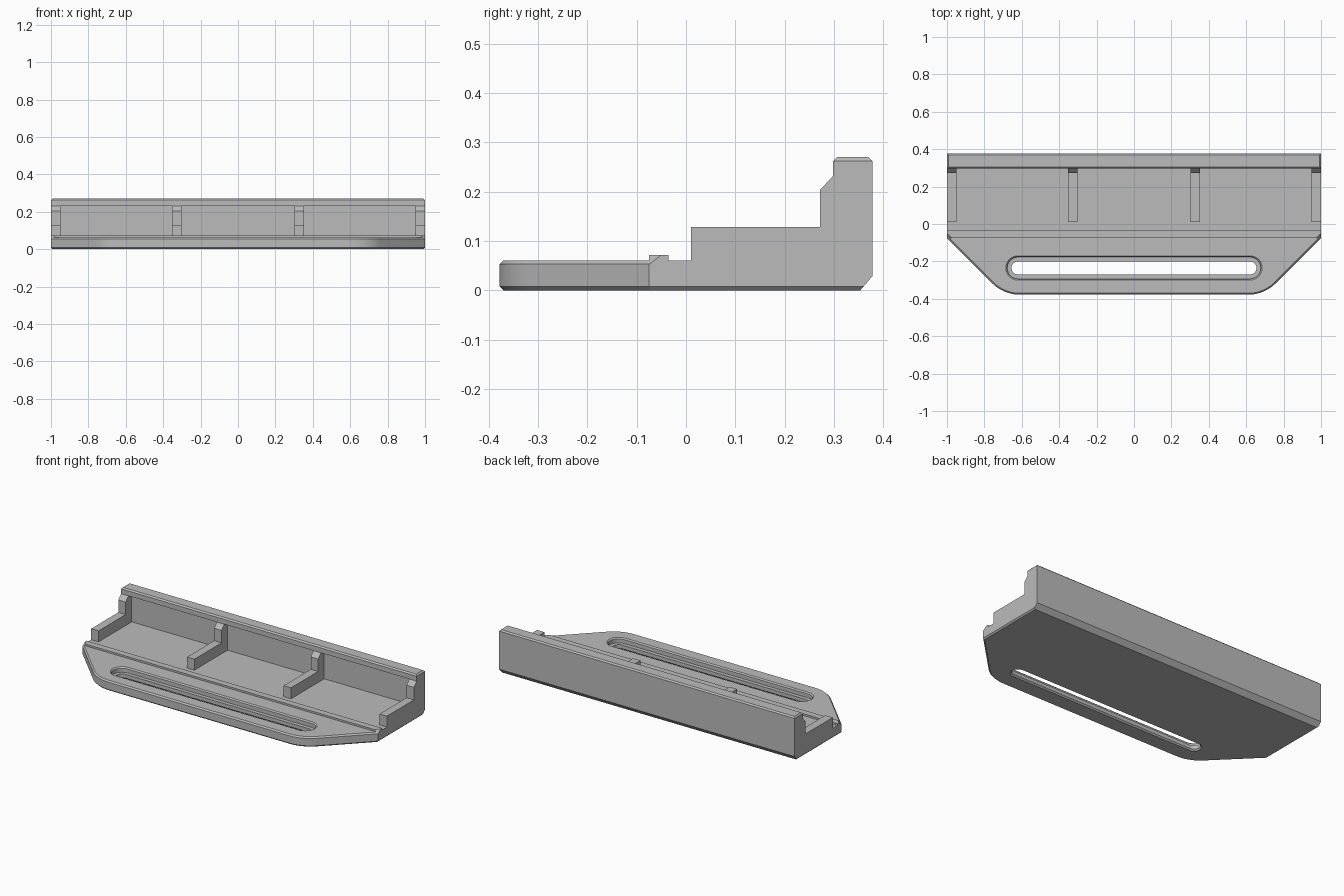
import bpy, bmesh, math

cube = bpy.data.objects.get("Cube")
if cube:
    bpy.data.objects.remove(cube, do_unlink=True)

grey = bpy.data.materials.new("plain grey")
grey.use_nodes = True
grey.diffuse_color = (0.5, 0.5, 0.5, 1)
grey.node_tree.nodes["Principled BSDF"].inputs["Base Color"].default_value = (0.5, 0.5, 0.5, 1)


def finish(name, bm):
    bmesh.ops.recalc_face_normals(bm, faces=bm.faces)
    mesh = bpy.data.meshes.new(name)
    bm.to_mesh(mesh)
    bm.free()
    mesh.materials.append(grey)
    ob = bpy.data.objects.new(name, mesh)
    bpy.context.collection.objects.link(ob)
    return ob


def loft(name, rings):
    """Skin equal-length rings of points and cap both ends."""
    bm = bmesh.new()
    loops = [[bm.verts.new(p) for p in ring] for ring in rings]
    n = len(loops[0])
    for a, b in zip(loops, loops[1:]):
        for i in range(n):
            j = (i + 1) % n
            bm.faces.new((a[i], a[j], b[j], b[i]))
    bm.faces.new(loops[0])
    bm.faces.new(loops[-1])
    return finish(name, bm)


def extrude_x(name, profile, x0, x1):
    """Extrude a (y, z) profile along x."""
    return loft(name, [[(x, y, z) for y, z in profile] for x in (x0, x1)])


def rect(x, y0, y1, z):
    return [(-x, y0, z), (x, y0, z), (x, y1, z), (-x, y1, z)]


FLOOR = 0.061
BACK = 0.378
SIDE = 1.075      # offset of the diagonal side, x - y


# Base plate: tapered, rounded front and chamfered rims
def outline(z, inset, side_x, back_y):
    right = []
    for i in range(13):
        a = math.radians(-90 + 45 * i / 12)
        r = 0.21 - inset
        right.append((0.61 + r * math.cos(a), -0.168 + r * math.sin(a), z))
    right.append((side_x, side_x - SIDE + inset * math.sqrt(2), z))
    right.append((side_x, back_y, z))
    return right + [(-x, y, z) for x, y, z in reversed(right)]


plate = loft("base_plate", [
    outline(0, 0.008, 0.992, 0.353),
    outline(0.008, 0, 1, 0.36),
    outline(0.029, 0, 1, BACK),
    outline(0.053, 0, 1, BACK),
    outline(FLOOR, 0.008, 1, BACK),
])


# Stepped slot cut through the plate
def stadium(r, z):
    pts = []
    for cx, start in ((0.62, -90), (-0.62, 90)):
        for i in range(17):
            a = math.radians(start + 180 * i / 16)
            pts.append((cx + r * math.cos(a), -0.235 + r * math.sin(a), z))
    return pts


cutter = loft("slot_cutter", [stadium(r, z) for r, z in (
    (0.044, -0.001), (0.035, 0.008), (0.035, 0.03),
    (0.058, 0.03), (0.058, 0.054), (0.067, 0.063))])
cutter.hide_render = True
cutter.hide_set(True)
slot = plate.modifiers.new("slot", "BOOLEAN")
slot.operation = "DIFFERENCE"
slot.solver = "EXACT"
slot.object = cutter
bpy.context.view_layer.objects.active = plate
plate.select_set(True)
bpy.ops.object.modifier_apply(modifier="slot")
bpy.data.objects.remove(cutter, do_unlink=True)
bpy.ops.object.shade_smooth_by_angle(angle=math.radians(25))

# Low ridge in front of the tray, with bevelled front ends
bm = bmesh.new()
for s in (-1, 1):
    for p in ((1, -0.035, FLOOR), (1, -0.064, FLOOR), (0.989, -0.075, FLOOR),
              (1, -0.035, 0.072), (1, -0.05, 0.072), (0.975, -0.075, 0.072)):
        bm.verts.new((s * p[0], p[1], p[2]))
bmesh.ops.convex_hull(bm, input=bm.verts)
bmesh.ops.dissolve_limit(bm, angle_limit=0.01, verts=bm.verts, edges=bm.edges)
finish("front_ridge", bm)

# Back wall and its overhanging lip
LIP = 0.232
extrude_x("back_wall", [(0.33, FLOOR), (BACK, FLOOR), (BACK, LIP), (0.33, LIP)], -1, 1)
loft("back_lip", [
    rect(1, 0.298, BACK, LIP),
    rect(1, 0.298, BACK, 0.262),
    rect(0.992, 0.306, 0.37, 0.27),
])

# Four L-shaped support ribs
rib = [(0.01, FLOOR), (0.01, 0.128), (0.272, 0.128), (0.272, 0.204),
       (0.298, LIP), (0.33, LIP), (0.33, FLOOR)]
for i, x in enumerate((-0.975, -0.327, 0.327, 0.975)):
    extrude_x(f"support_rib_{i + 1}", rib, x - 0.025, x + 0.025)
